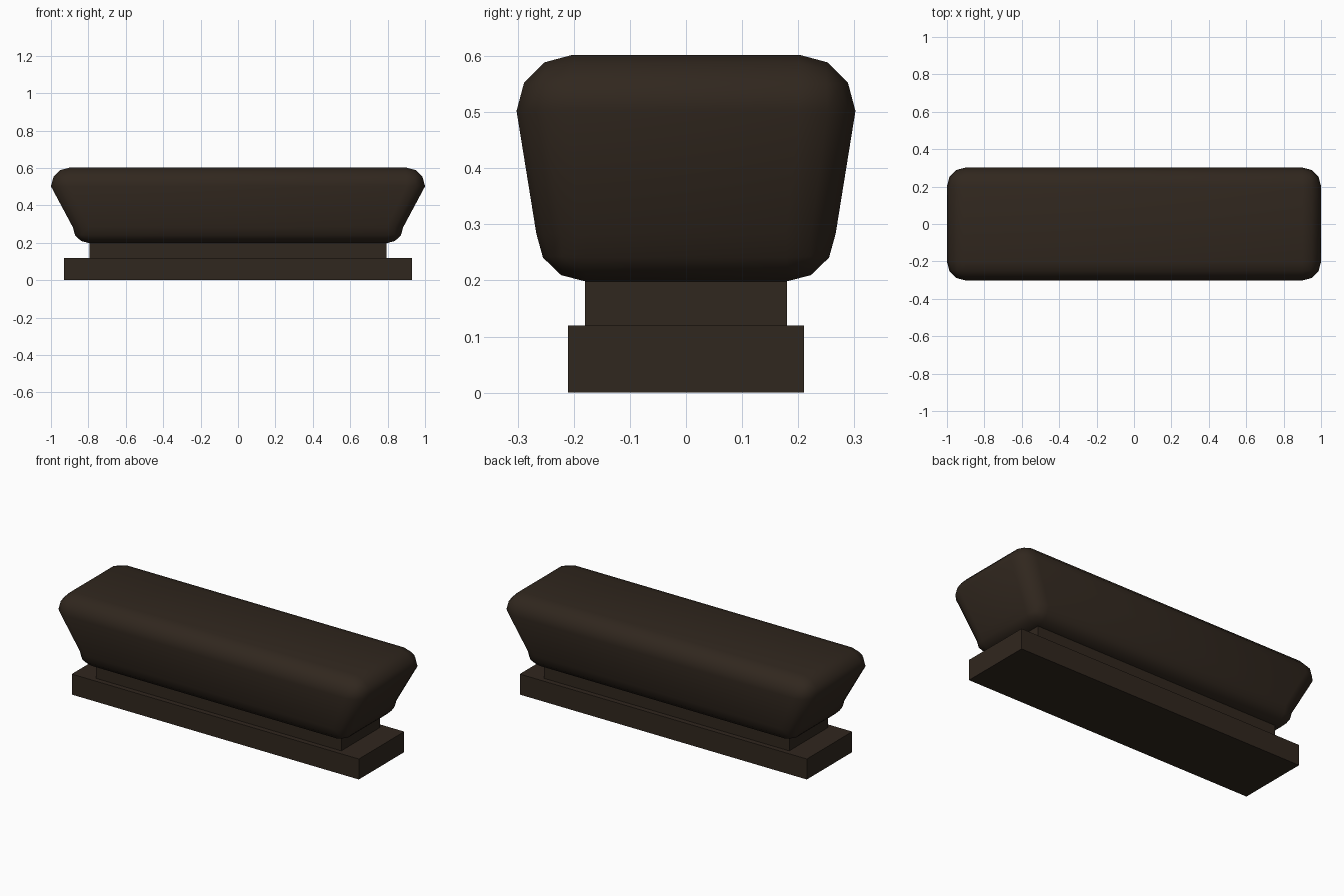
import bpy, bmesh

if "Cube" in bpy.data.objects:
    bpy.data.objects.remove(bpy.data.objects["Cube"])

mat = bpy.data.materials.new("dark_wood")
mat.diffuse_color = (0.03, 0.02, 0.013, 1)
mat.use_nodes = True
mat.node_tree.nodes["Principled BSDF"].inputs["Base Color"].default_value = mat.diffuse_color


def box(name, hx, hy, z0, z1, bevel=0.0, bottom_scale=1.0):
    """Box from half sizes and z range, optionally rounded then tapered below."""
    bm = bmesh.new()
    bmesh.ops.create_cube(bm, size=2)
    mid, hz = (z0 + z1) / 2, (z1 - z0) / 2
    for v in bm.verts:
        v.co = (v.co.x * hx, v.co.y * hy, mid + v.co.z * hz)
    if bevel:
        bmesh.ops.bevel(bm, geom=bm.edges[:], offset=bevel, segments=3,
                        profile=0.5, affect='EDGES')
        for v in bm.verts:
            if v.co.z < mid:
                v.co.x *= bottom_scale
                v.co.y *= bottom_scale
                v.co.z = z0 + (v.co.z - z0) * 0.85
        for f in bm.faces:
            f.smooth = True
    me = bpy.data.meshes.new(name)
    bm.to_mesh(me)
    bm.free()
    me.materials.append(mat)
    ob = bpy.data.objects.new(name, me)
    bpy.context.collection.objects.link(ob)
    return ob


# plinth, recessed neck and rounded tapered body
box("base_plinth", 0.93, 0.21, 0.0, 0.12)
box("neck", 0.795, 0.18, 0.12, 0.2)
box("body", 1.0, 0.302, 0.198, 0.602, bevel=0.1, bottom_scale=0.883)
